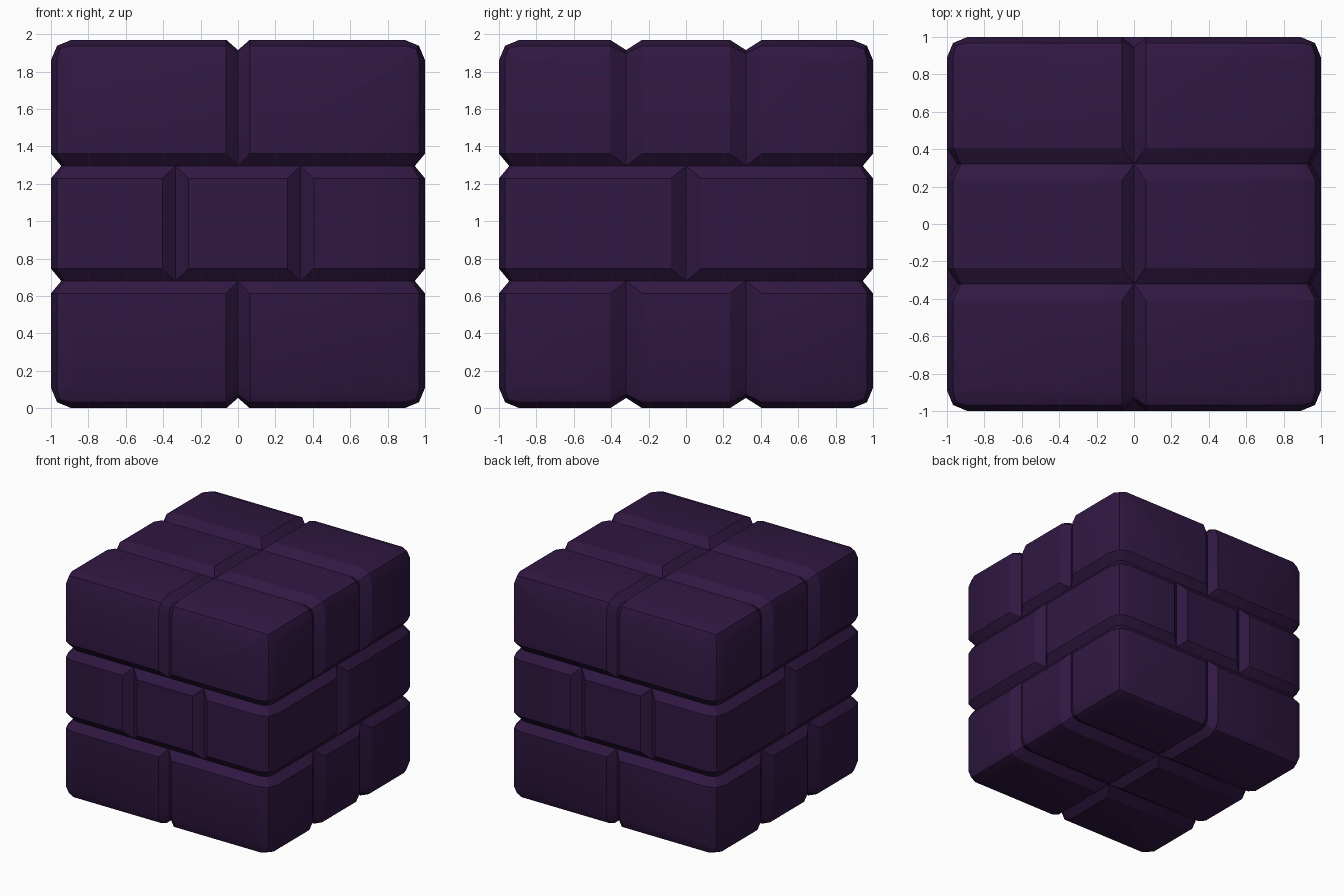
import bpy, bmesh
from mathutils import Vector, Matrix

if "Cube" in bpy.data.objects:
    bpy.data.objects.remove(bpy.data.objects["Cube"])

H = 1.97        # total height
DEPTH = 0.055   # groove depth

# Overall rounded block: its faces supply the outer planes of every brick
hull = bmesh.new()
bmesh.ops.create_cube(hull, size=1, matrix=Matrix.Translation((0, 0, H / 2)) @ Matrix.Diagonal((2, 2, H, 1)))
bmesh.ops.bevel(hull, geom=hull.edges[:], offset=0.11, segments=2, profile=0.5, affect='EDGES')
hull.normal_update()
outer = [(f.normal.copy(), f.normal.dot(f.calc_center_median())) for f in hull.faces]
hull.free()


def clip(bm, n, d):
    """Keep the part of a convex solid where n.p <= d, and cap the cut."""
    if max(n.dot(v.co) - d for v in bm.verts) < 1e-5:
        return
    bmesh.ops.bisect_plane(bm, geom=bm.verts[:] + bm.edges[:] + bm.faces[:], dist=1e-5,
                           plane_co=n * (d / n.length_squared), plane_no=n.normalized(),
                           clear_outer=True)
    bmesh.ops.holes_fill(bm, edges=[e for e in bm.edges if e.is_boundary], sides=0)


def brick(target, cell, half_widths):
    """cell: three (low, high) joint positions, None on an outside face."""
    lo = Vector([c[0] if c[0] is not None else -1.3 for c in cell])
    hi = Vector([c[1] if c[1] is not None else 2.3 for c in cell])
    bm = bmesh.new()
    bmesh.ops.create_cube(bm, size=1, matrix=Matrix.Translation((lo + hi) / 2)
                          @ Matrix.Diagonal((*(hi - lo), 1)))
    for n, d in outer:
        clip(bm, n, d)
    # sloped sides of the V grooves, following the rounded outer surface
    joints = [(a, g, s) for a in range(3) for g, s in zip(cell[a], (1, -1)) if g is not None]
    for a, g, s in joints:
        axis = Vector([float(i == a) for i in range(3)])
        k = DEPTH / half_widths[a]
        for n, d in outer:
            if abs(n[a]) < 0.1:
                clip(bm, n - axis * (s * k), d - DEPTH - s * k * g)
    # drop hidden walls between bricks
    walls = [f for f in bm.faces
             if any(all(abs(v.co[a] - g) < 1e-4 for v in f.verts) for a, g, s in joints)]
    bmesh.ops.delete(bm, geom=walls, context='FACES')
    tmp = bpy.data.meshes.new("tmp")
    bm.to_mesh(tmp)
    bm.free()
    target.from_mesh(tmp)
    bpy.data.meshes.remove(tmp)


def spans(joints):
    pts = [None] + joints + [None]
    return list(zip(pts[:-1], pts[1:]))


# Three courses; the middle one is staggered
edge_course = ([0.0], [-0.32, 0.32], (0.063, 0.086, 0.066))
mid_course = ([-0.335, 0.335], [0.0], (0.07, 0.08, 0.066))
block = bmesh.new()
for zspan, (xs, ys, widths) in zip(spans([0.68, 1.295]), (edge_course, mid_course, edge_course)):
    for xspan in spans(xs):
        for yspan in spans(ys):
            brick(block, (xspan, yspan, zspan), widths)
bmesh.ops.remove_doubles(block, verts=block.verts[:], dist=2e-4)
bmesh.ops.recalc_face_normals(block, faces=block.faces[:])

mesh = bpy.data.meshes.new("brick_block")
block.to_mesh(mesh)
block.free()
obj = bpy.data.objects.new("brick_block", mesh)
bpy.context.collection.objects.link(obj)

# Dark purple stone
mat = bpy.data.materials.new("dark_purple")
mat.diffuse_color = (0.03, 0.009, 0.055, 1)
mat.use_nodes = True
mat.node_tree.nodes["Principled BSDF"].inputs["Base Color"].default_value = mat.diffuse_color
mesh.materials.append(mat)

bpy.context.view_layer.objects.active = obj
obj.select_set(True)
bpy.ops.object.shade_smooth_by_angle(angle=0.5)
